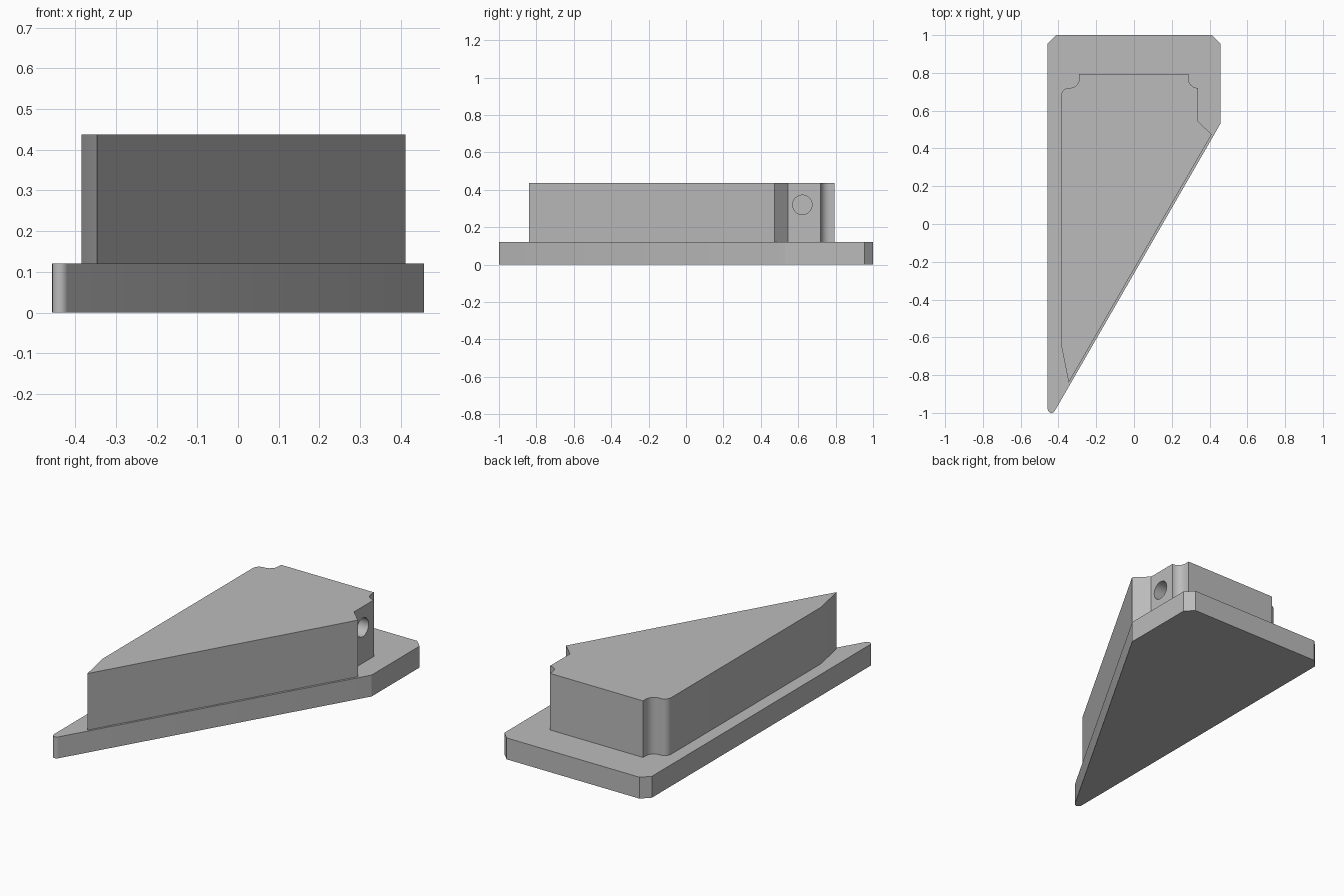
import bpy, bmesh, math

if "Cube" in bpy.data.objects:
    bpy.data.objects.remove(bpy.data.objects["Cube"])

grey = bpy.data.materials.new("plain_grey")
grey.diffuse_color = (0.5, 0.5, 0.5, 1)
grey.use_nodes = True
grey.node_tree.nodes["Principled BSDF"].inputs["Base Color"].default_value = grey.diffuse_color


def arc(cx, cy, r, a0, a1, n=6):
    """Points along an arc, angles in degrees."""
    angles = [math.radians(a0 + (a1 - a0) * i / n) for i in range(n + 1)]
    return [(cx + r * math.cos(a), cy + r * math.sin(a)) for a in angles]


def extrude(name, outline, z0, z1):
    """Solid prism from a counter-clockwise outline."""
    bm = bmesh.new()
    face = bm.faces.new([bm.verts.new((x, y, z0)) for x, y in outline])
    top = bmesh.ops.extrude_face_region(bm, geom=[face])["geom"]
    bmesh.ops.translate(bm, vec=(0, 0, z1 - z0),
                        verts=[v for v in top if isinstance(v, bmesh.types.BMVert)])
    bmesh.ops.recalc_face_normals(bm, faces=bm.faces)
    mesh = bpy.data.meshes.new(name)
    bm.to_mesh(mesh)
    bm.free()
    mesh.materials.append(grey)
    obj = bpy.data.objects.new(name, mesh)
    bpy.context.collection.objects.link(obj)
    return obj


def smooth(obj):
    bpy.ops.object.select_all(action='DESELECT')
    obj.select_set(True)
    bpy.context.view_layer.objects.active = obj
    bpy.ops.object.shade_smooth_by_angle(angle=math.radians(28))


# Base plate: rounded front tip, slanted side, clipped back corners
plate = extrude("base_plate",
                arc(-0.437, -0.98, 0.02, 180, 330)
                + [(0.457, 0.53), (0.457, 0.955), (0.412, 1.0),
                   (-0.412, 1.0), (-0.457, 0.955)],
                0, 0.12)
smooth(plate)

# Raised block: scooped back corners, clipped front tip
block = extrude("raised_block",
                [(-0.346, -0.84), (0.411, 0.474), (0.338, 0.545), (0.338, 0.72)]
                + arc(0.338, 0.77, 0.05, 270, 180)
                + [(0.288, 0.795), (-0.29, 0.795)]
                + arc(-0.34, 0.77, 0.05, 0, -90)
                + arc(-0.345, 0.68, 0.04, 90, 180)
                + [(-0.385, -0.645)],
                0.12, 0.437)

# Blind round hole in the right wall
bpy.ops.mesh.primitive_cylinder_add(vertices=32, radius=0.052, depth=0.5,
                                    location=(0.338, 0.622, 0.32),
                                    rotation=(0, math.pi / 2, 0))
cutter = bpy.context.object
cutter.name = "hole_cutter"
cutter.data.materials.append(grey)
cut = block.modifiers.new("hole", 'BOOLEAN')
cut.operation = 'DIFFERENCE'
cut.solver = 'EXACT'
cut.object = cutter
bpy.context.view_layer.objects.active = block
bpy.ops.object.modifier_apply(modifier=cut.name)
bpy.data.objects.remove(cutter)
smooth(block)
